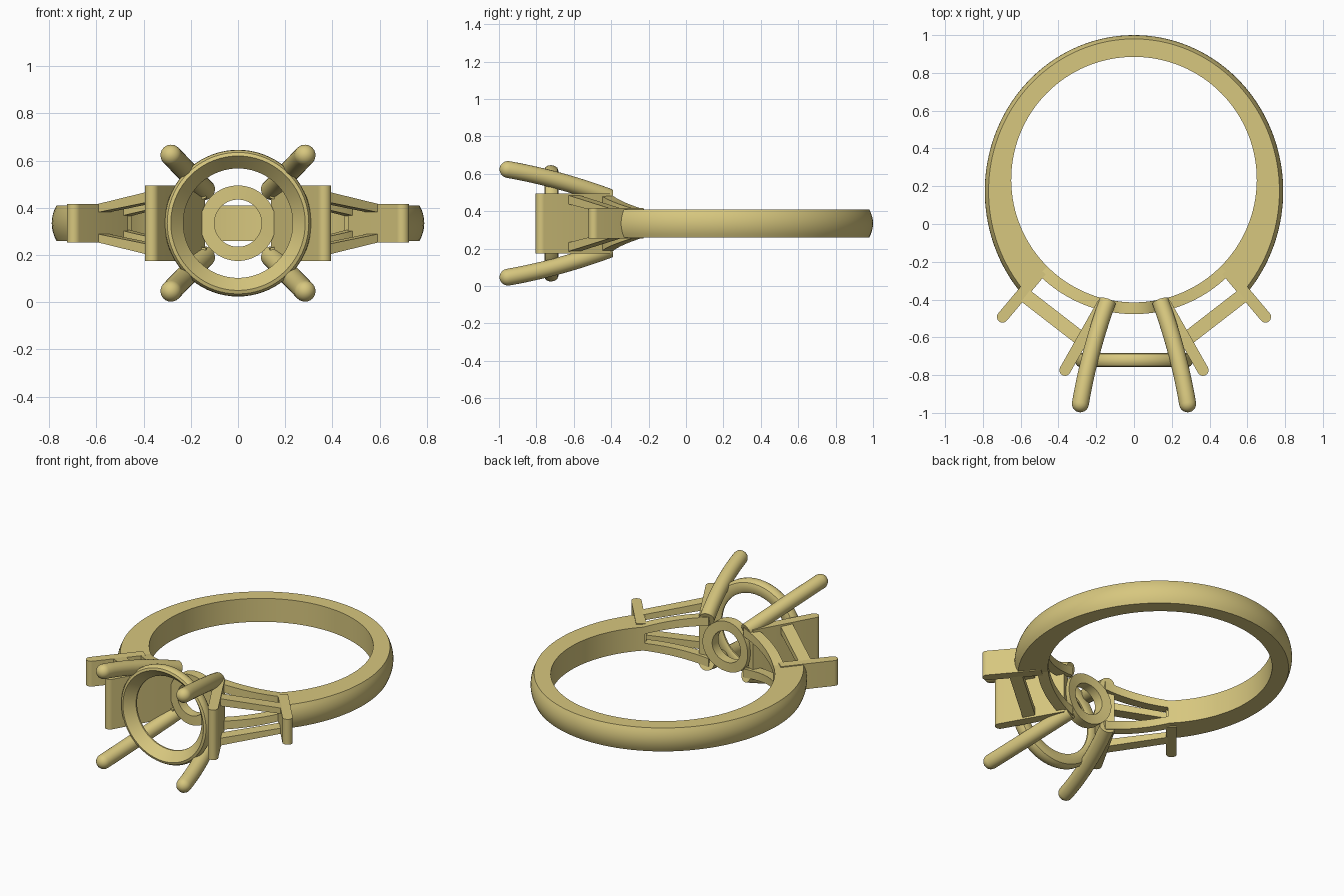
import bpy, bmesh
from math import sin, cos, pi, radians, sqrt
from mathutils import Vector

if "Cube" in bpy.data.objects:
    bpy.data.objects.remove(bpy.data.objects["Cube"])

ZC = 0.335                      # mid-height of the ring
IN_C, IN_R = 0.235, 0.65        # finger hole centre (y) and radius
gold = bpy.data.materials.new("gold")
gold.diffuse_color = (0.68, 0.57, 0.21, 1)
gold.use_nodes = True
gold.node_tree.nodes["Principled BSDF"].inputs["Base Color"].default_value = gold.diffuse_color


def sweep(name, rings, closed=False):
    """Skin a list of equal point loops; cap the ends unless closed."""
    bm = bmesh.new()
    vs = [[bm.verts.new(p) for p in r] for r in rings]
    n = len(vs[0])
    for i in range(len(vs) if closed else len(vs) - 1):
        a, b = vs[i], vs[(i + 1) % len(vs)]
        for j in range(n):
            k = (j + 1) % n
            bm.faces.new((a[j], a[k], b[k], b[j]))
    if not closed:
        bm.faces.new(vs[0])
        bm.faces.new(vs[-1])
    bmesh.ops.recalc_face_normals(bm, faces=bm.faces)
    me = bpy.data.meshes.new(name)
    bm.to_mesh(me)
    bm.free()
    me.materials.append(gold)
    ob = bpy.data.objects.new(name, me)
    bpy.context.collection.objects.link(ob)
    bpy.ops.object.select_all(action='DESELECT')
    ob.select_set(True)
    bpy.context.view_layer.objects.active = ob
    bpy.ops.object.shade_smooth_by_angle(angle=radians(32))
    return ob


def plate(name, start, end, w, h, s):
    """Upright plate with a rounded outer end, mirrored by s."""
    a, b = Vector(start), Vector(end)
    d = (b - a).normalized()
    nrm = Vector((-d.y, d.x))
    pts = [a + nrm * w, ]
    pts += [b - d * w + nrm * w * cos(t * pi / 10) + d * w * sin(t * pi / 10) for t in range(11)]
    pts.append(a - nrm * w)
    sweep(name, [[(s * p.x, p.y, ZC + z) for p in pts] for z in (-h, h)])


# shank: domed outside, flat sides, flat inside
rings = []
N = 96
for i in range(N + 1):
    f = i / N
    ti, to = radians(-46 + 272 * f), radians(-39.4 + 258.8 * f)
    inner = Vector((IN_R * cos(ti), IN_C + IN_R * sin(ti)))
    outer = Vector((0.79 * cos(to), 0.174 + 0.826 * sin(to)))
    d = (outer - inner).normalized()
    loop = [(inner.x, inner.y, ZC - 0.075)]
    for k in range(-4, 5):
        u = k / 4
        p = outer - d * 0.02 * u * u
        loop.append((p.x, p.y, ZC + 0.075 * u))
    loop.append((inner.x, inner.y, ZC + 0.075))
    rings.append(loop)
sweep("shank", rings)

# pierced bridge disc following the finger hole
rings = []
for i in range(64):
    t = 2 * pi * i / 64
    loop = []
    for r, R in ((0.1, 0.65), (0.16, 0.65), (0.16, 0.712), (0.1, 0.712)):
        x = r * cos(t)
        loop.append((x, IN_C - sqrt(R * R - x * x), ZC + r * sin(t)))
    rings.append(loop)
sweep("bridge_disc", rings, True)

# bezel ring: rounded outside, conical inside
prof = [(0.285, -0.757), (0.3, -0.752), (0.309, -0.738), (0.311, -0.72), (0.307, -0.702),
        (0.297, -0.688), (0.28, -0.682), (0.245, -0.682), (0.232, -0.69), (0.232, -0.7)]
sweep("bezel", [[(r * cos(2 * pi * i / 72), y, ZC + r * sin(2 * pi * i / 72)) for r, y in prof]
                for i in range(72)], True)

for s, side in ((1, "right"), (-1, "left")):
    # upright plates
    plate("outer_plate_" + side, (0.49, -0.247), (0.715, -0.515), 0.03, 0.081, s)
    plate("inner_plate_" + side, (0.165, -0.42), (0.38, -0.80), 0.03, 0.16, s)

    for v, lev in ((1, "upper"), (-1, "lower")):
        # split bridge rail along the finger hole
        rings = []
        for i in range(17):
            f = i / 16
            t = radians(-45 - 34 * f)
            hi, lo = 0.075 + 0.085 * f, 0.028 + 0.077 * f
            rings.append([(s * R * cos(t), IN_C + R * sin(t), ZC + v * h)
                          for R, h in ((0.65, lo), (0.713, lo), (0.713, hi), (0.65, hi))])
        sweep(f"bridge_rail_{lev}_{side}", rings)

        # straight rail between the plates
        rings = []
        for x, y, lo, hi in ((0.59, -0.368, 0.042, 0.077), (0.267, -0.618, 0.108, 0.156)):
            ox, oy = 0.023, 0.030
            rings.append([(s * (x + q * ox), y - q * oy, ZC + v * h)
                          for q, h in ((-1, lo), (1, lo), (1, hi), (-1, hi))])
        sweep(f"side_rail_{lev}_{side}", rings)

        # prong: bowed rod with a domed tip
        a, c, b = Vector((0.14, -0.41, 0.14)), Vector((0.238, -0.68, 0.24)), Vector((0.284, -0.952, 0.288))
        path = [(a * (1 - f) ** 2 + c * 2 * f * (1 - f) + b * f * f, 0.045)
                for f in [i / 12 for i in range(13)]]
        d = (b - c).normalized()
        path += [(b + d * 0.045 * sin(g), 0.045 * cos(g)) for g in (0.3, 0.6, 0.9, 1.2, 1.45)]
        rings = []
        for i, (p, r) in enumerate(path):
            f = min(i / 12, 1)
            q = ((c - a) * (1 - f) + (b - c) * f).to_track_quat('Z', 'X')
            ring = [p + q @ Vector((r * cos(k * pi / 12), r * sin(k * pi / 12), 0)) for k in range(24)]
            rings.append([(s * o.x, o.y, ZC + v * o.z) for o in ring])
        sweep(f"prong_{lev}_{side}", rings)
